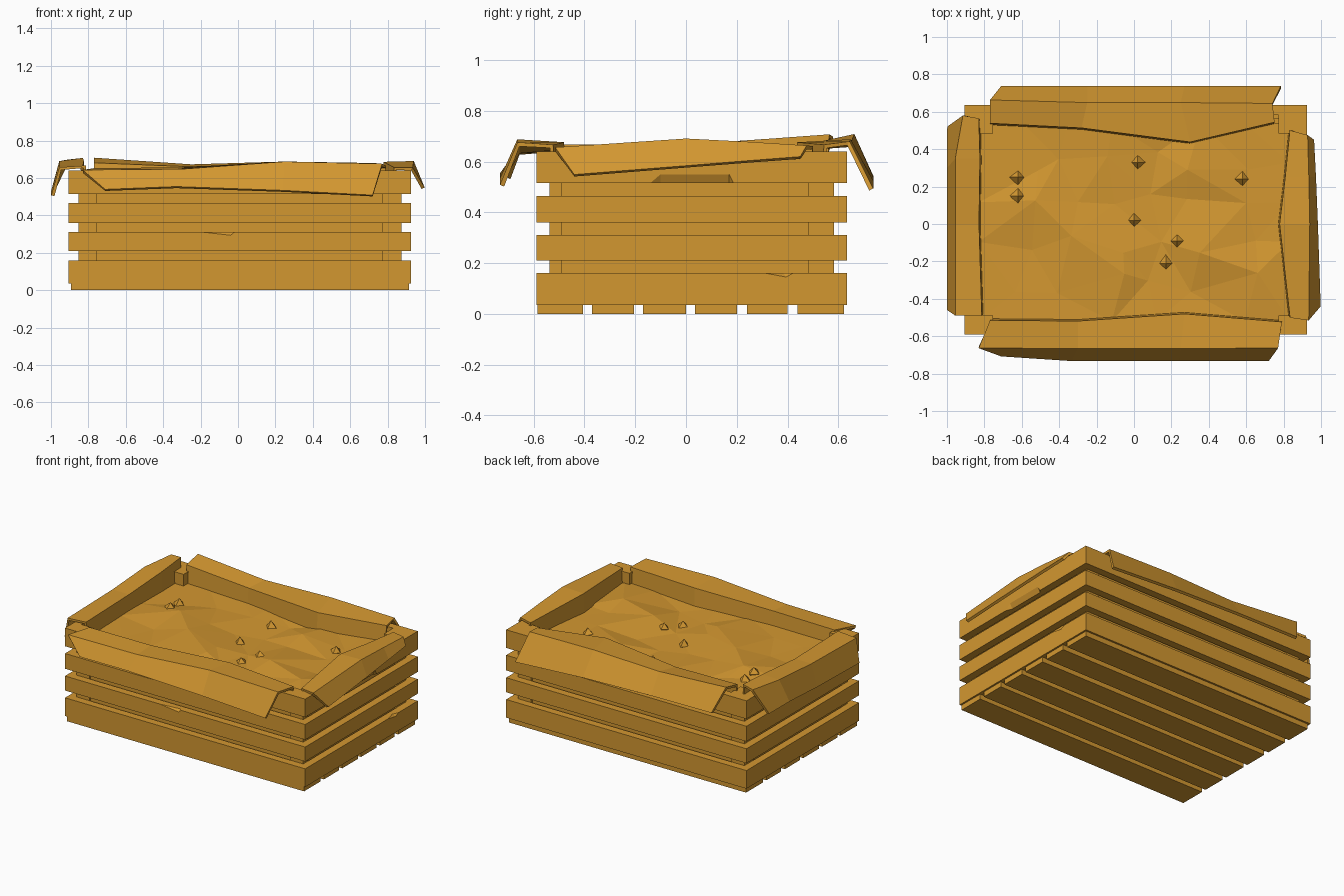
import bpy, bmesh, random
from mathutils import Vector
from mathutils.bvhtree import BVHTree

random.seed(4)
if "Cube" in bpy.data.objects:
    bpy.data.objects.remove(bpy.data.objects["Cube"])

ochre = bpy.data.materials.new("ochre")
ochre.use_nodes = True
colour = (0.65, 0.31, 0.03, 1)
ochre.diffuse_color = colour
bsdf = next(n for n in ochre.node_tree.nodes if n.type == 'BSDF_PRINCIPLED')
bsdf.inputs["Base Color"].default_value = colour


def finish(bm, name):
    bmesh.ops.recalc_face_normals(bm, faces=bm.faces[:])
    mesh = bpy.data.meshes.new(name)
    bm.to_mesh(mesh)
    bm.free()
    mesh.materials.append(ochre)
    ob = bpy.data.objects.new(name, mesh)
    bpy.context.scene.collection.objects.link(ob)
    return ob


def box(name, x0, x1, y0, y1, z0, z1):
    bm = bmesh.new()
    bmesh.ops.create_cube(bm, size=1)
    for v in bm.verts:
        v.co = Vector((x1 if v.co.x > 0 else x0,
                       y1 if v.co.y > 0 else y0,
                       z1 if v.co.z > 0 else z0))
    return finish(bm, name)


def chip(target, points):
    """Cut a small splinter, given as a convex hull, out of a board."""
    bm = bmesh.new()
    for p in points:
        bm.verts.new(p)
    bmesh.ops.convex_hull(bm, input=bm.verts[:])
    cutter = finish(bm, "chip_cutter")
    cutter.hide_render = True
    mod = target.modifiers.new("chip", 'BOOLEAN')
    mod.object, mod.solver = cutter, 'EXACT'
    bpy.context.view_layer.update()
    evaluated = target.evaluated_get(bpy.context.evaluated_depsgraph_get())
    target.data = bpy.data.meshes.new_from_object(evaluated)
    target.modifiers.clear()
    bpy.data.objects.remove(cutter)


# Crate walls: four boards on each side
X0, X1, Y0, Y1, T = -0.905, 0.925, -0.59, 0.635, 0.052
boards = {}
for i, (z0, z1) in enumerate([(.035, .16), (.21, .31), (.36, .465), (.515, .64)]):
    boards["front", i] = box(f"front_board_{i}", X0, X1, Y0, Y0 + T, z0, z1)
    boards["back", i] = box(f"back_board_{i}", X0, X1, Y1 - T, Y1, z0, z1)
    boards["left", i] = box(f"left_board_{i}", X1 - T, X1, Y0 + T, Y1 - T, z0, z1)
    boards["right", i] = box(f"right_board_{i}", X0, X0 + T, Y0 + T, Y1 - T, z0, z1)

# Splintered board edges
chip(boards["front", 1], [(-.32, -.6, .315), (.0, -.6, .315), (-.04, -.6, .283), (-.04, -.57, .315)])
chip(boards["left", 0], [(.935, .25, .165), (.935, .45, .165), (.935, .4, .137), (.9, .38, .165)])
chip(boards["left", 3], [(.935, -.17, .51), (.935, .2, .51), (.935, -.1, .57),
                         (.935, .17, .57), (.905, -.1, .51), (.905, .17, .51)])

# Floor planks
for i, (y0, y1) in enumerate([(-.585, -.405), (-.37, -.205), (-.17, 0),
                              (.035, .2), (.24, .4), (.44, .622)]):
    box(f"floor_plank_{i}", -.893, .913, y0, y1, 0, .037)

# Corner posts
for x0, x1 in [(X0 + T, X0 + T + .1), (X1 - T - .1, X1 - T)]:
    for y0, y1 in [(Y0 + T, Y0 + T + .05), (Y1 - T - .1, Y1 - T)]:
        box("corner_post", x0, x1, y0, y1, .037, .64)

# Cloth sack body inside the boards
box("liner", X0 + T + .01, X1 - T - .015, Y0 + T + .01, Y1 - T - .015, .037, .53)


def flap(name, rows):
    """Cloth strip lofted from the soil, over the rim and down outside."""
    bm = bmesh.new()
    wall = [(x * .99, y * .98, .5) for x, y, z in rows[0]]
    grid = [[bm.verts.new(p) for p in row] for row in [wall] + rows]
    for a, b in zip(grid, grid[1:]):
        for k in range(len(a) - 1):
            bm.faces.new((a[k], a[k + 1], b[k + 1], b[k]))
    ob = finish(bm, name)
    mod = ob.modifiers.new("thickness", 'SOLIDIFY')
    mod.thickness, mod.offset = .018, 0


# Rows run: inner rim, outer ridge, hanging hem
flap("front_flap", [
    [(-.77, -.52, .645), (-.3, -.525, .65), (.27, -.487, .67), (.79, -.53, .66)],
    [(-.83, -.66, .635), (-.3, -.66, .64), (.25, -.66, .68), (.77, -.66, .668)],
    [(-.71, -.7, .535), (-.33, -.725, .55), (.24, -.725, .53), (.72, -.725, .505)]])
flap("back_flap", [
    [(-.77, .545, .675), (-.28, .52, .655), (.3, .445, .67), (.75, .55, .66)],
    [(-.77, .66, .7), (-.25, .645, .665), (.25, .645, .68), (.74, .64, .672)],
    [(-.71, .73, .54), (-.25, .73, .535), (.27, .73, .52), (.785, .73, .49)]])
flap("left_flap", [
    [(.84, .5, .655), (.815, .25, .665), (.785, 0, .68), (.84, -.5, .65)],
    [(.925, .475, .655), (.93, .25, .67), (.935, 0, .683), (.93, -.515, .648)],
    [(.955, .45, .615), (.965, .25, .6), (.975, 0, .58), (.99, -.44, .545)]])
flap("right_flap", [
    [(-.835, .565, .7), (-.83, .35, .685), (-.835, .0, .66), (-.82, -.49, .66)],
    [(-.91, .58, .69), (-.95, .35, .683), (-.95, .0, .66), (-.95, -.49, .65)],
    [(-.99, .52, .53), (-.99, .3, .53), (-.99, .0, .515), (-.99, -.46, .505)]])

# Lumpy soil
bm = bmesh.new()
bmesh.ops.create_grid(bm, x_segments=7, y_segments=5, size=1)
for v in bm.verts:
    inside = max(abs(v.co.x), abs(v.co.y)) < .99
    v.co = Vector((v.co.x * .83, v.co.y * .53 + .01, .56))
    if inside:
        v.co += Vector((random.uniform(-.08, .08), random.uniform(-.07, .07),
                        random.uniform(-.025, .035)))
bmesh.ops.triangulate(bm, faces=bm.faces[:], quad_method='SHORT_EDGE')
surface = BVHTree.FromBMesh(bm)
finish(bm, "soil")

# Crumbs scattered on the soil
for x, y in [(-.62, .25), (-.62, .15), (.02, .33), (0, .02), (.23, -.09), (.17, -.21), (.58, .24)]:
    hit = surface.ray_cast(Vector((x, y, 1)), Vector((0, 0, -1)))[0]
    bm = bmesh.new()
    bmesh.ops.create_uvsphere(bm, u_segments=4, v_segments=2, radius=.042)
    for v in bm.verts:
        v.co = v.co * random.uniform(.75, 1.1) + hit
    finish(bm, "soil_crumb")
